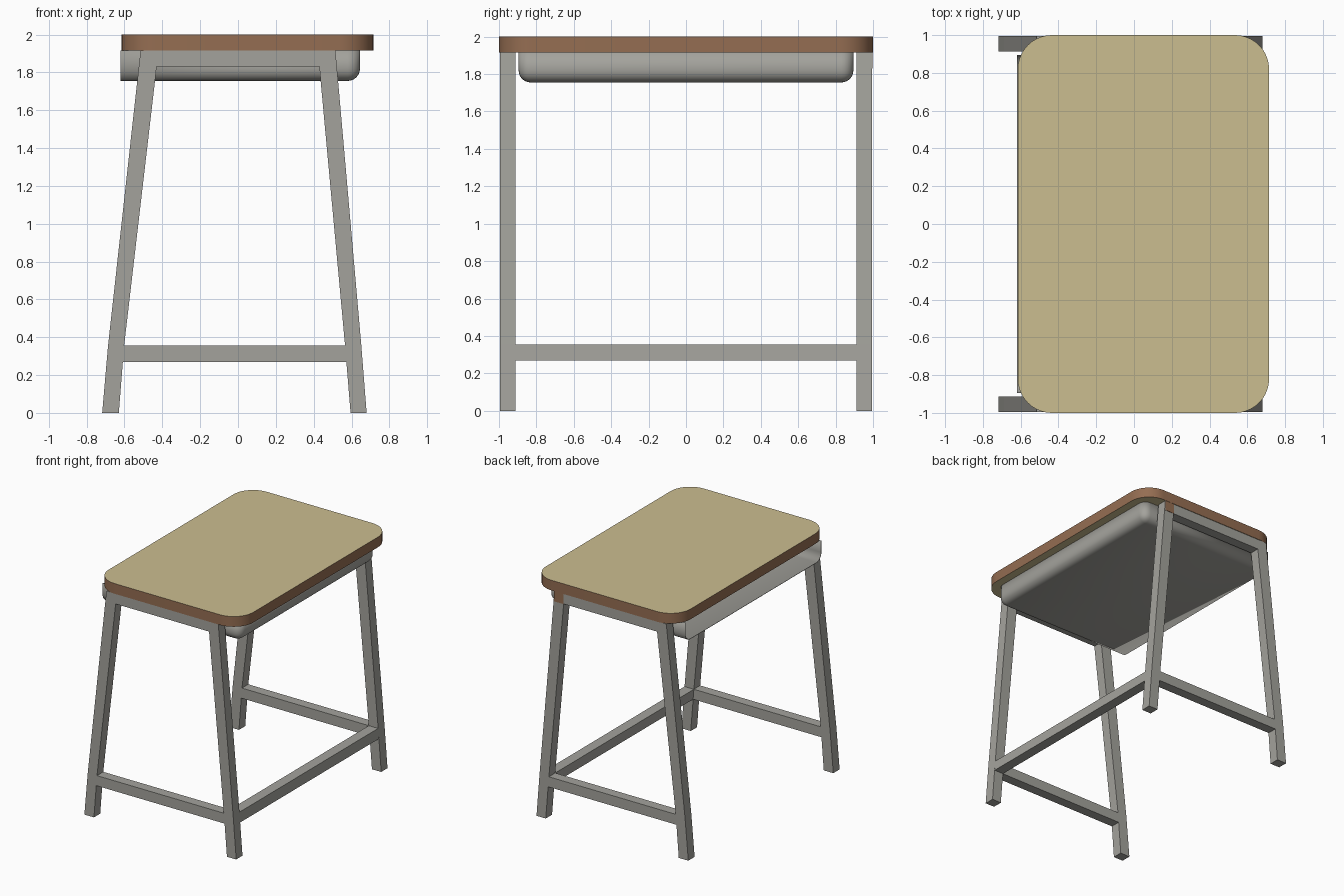
import bpy, bmesh, math
from mathutils import Vector

if "Cube" in bpy.data.objects:
    bpy.data.objects.remove(bpy.data.objects["Cube"])


def material(name, rgb):
    m = bpy.data.materials.new(name)
    m.diffuse_color = (*rgb, 1)
    m.use_nodes = True
    m.node_tree.nodes["Principled BSDF"].inputs["Base Color"].default_value = m.diffuse_color
    return m


GREY = material("grey metal", (0.37, 0.365, 0.335))
TAN = material("tan laminate", (0.60, 0.51, 0.28))
BROWN = material("brown edge", (0.30, 0.155, 0.085))


def add_object(name, bm, *mats):
    bmesh.ops.recalc_face_normals(bm, faces=bm.faces)
    me = bpy.data.meshes.new(name)
    bm.to_mesh(me)
    bm.free()
    ob = bpy.data.objects.new(name, me)
    bpy.context.collection.objects.link(ob)
    for m in mats:
        me.materials.append(m)
    return ob


def smooth(ob, angle=40):
    bpy.ops.object.select_all(action='DESELECT')
    ob.select_set(True)
    bpy.context.view_layer.objects.active = ob
    bpy.ops.object.shade_smooth_by_angle(angle=math.radians(angle))


def prism(name, points, offset, *mats):
    """Extrude a flat outline along an offset vector."""
    bm = bmesh.new()
    face = bm.faces.new([bm.verts.new(p) for p in points])
    ext = bmesh.ops.extrude_face_region(bm, geom=[face])
    verts = [g for g in ext["geom"] if isinstance(g, bmesh.types.BMVert)]
    bmesh.ops.translate(bm, verts=verts, vec=Vector(offset))
    return add_object(name, bm, *mats)


# Table top: rounded rectangle, tan faces with a brown rim
X0, X1, R, N = -0.615, 0.715, 0.18, 10
outline = []
for k, (cx, cy) in enumerate([(X1 - R, 1 - R), (X0 + R, 1 - R), (X0 + R, R - 1), (X1 - R, R - 1)]):
    for i in range(N + 1):
        a = math.pi / 2 * (k + i / N)
        outline.append((cx + R * math.cos(a), cy + R * math.sin(a), 1.915))
top = prism("table_top", outline, (0, 0, 0.085), TAN, BROWN)
for p in top.data.polygons:
    p.material_index = 0 if abs(p.normal.z) > 0.5 else 1
smooth(top)

# Storage tray: rounded thin shell, open above and on the left side
bm = bmesh.new()
bmesh.ops.create_cube(bm, size=1)
for v in bm.verts:
    v.co = Vector((0.6325 * 2 * v.co.x + 0.0125, 1.79 * v.co.y, 0.16 * v.co.z + 1.835))
edges = []
for e in bm.edges:
    mid = (e.verts[0].co + e.verts[1].co) / 2
    if mid.z < 1.914 and mid.x > -0.6:
        edges.append(e)
bmesh.ops.bevel(bm, geom=edges, offset=0.065, segments=6, profile=0.5, affect='EDGES')
opened = [f for f in bm.faces
          if all(v.co.z > 1.9149 for v in f.verts) or all(v.co.x < -0.6199 for v in f.verts)]
bmesh.ops.delete(bm, geom=opened, context='FACES')
tray = add_object("storage_tray", bm, GREY)
# keep normals pointing outward so the shell thickens inward
floor = min(tray.data.polygons, key=lambda p: p.center.z)
if floor.normal.z > 0:
    tray.data.flip_normals()
smooth(tray)
shell = tray.modifiers.new("shell", 'SOLIDIFY')
shell.thickness = 0.004
shell.offset = -1

# End frames: two splayed legs, an upper rail and a lower rail
LEFT = [(-0.718, 0), (-0.63, 0), (-0.602, 0.355), (-0.43, 1.83), (-0.43, 1.915), (-0.515, 1.915), (-0.687, 0.355)]
RIGHT = [(0.68, 0), (0.595, 0), (0.566, 0.355), (0.43, 1.83), (0.43, 1.915), (0.515, 1.915), (0.652, 0.355)]
UPPER = [(-0.43, 1.83), (0.43, 1.83), (0.43, 1.915), (-0.43, 1.915)]
LOWER = [(-0.609, 0.27), (0.573, 0.27), (0.566, 0.355), (-0.602, 0.355)]
for side, y in (("front", -0.995), ("back", 0.912)):
    for part, pts in (("left_leg", LEFT), ("right_leg", RIGHT), ("upper_rail", UPPER), ("lower_rail", LOWER)):
        prism(f"{side}_{part}", [(x, y, z) for x, z in pts], (0, 0.083, 0), GREY)

# Long stretcher on the right side
prism("side_stretcher",
      [(x, -0.912, z) for x, z in [(0.573, 0.27), (0.658, 0.27), (0.652, 0.355), (0.566, 0.355)]],
      (0, 1.824, 0), GREY)

# Small brown patch at the head of the back right leg
prism("leg_patch",
      [(x, 0.994, z) for x, z in [(0.43, 1.83), (0.515, 1.83), (0.515, 1.915), (0.43, 1.915)]],
      (0, 0.004, 0), BROWN)
